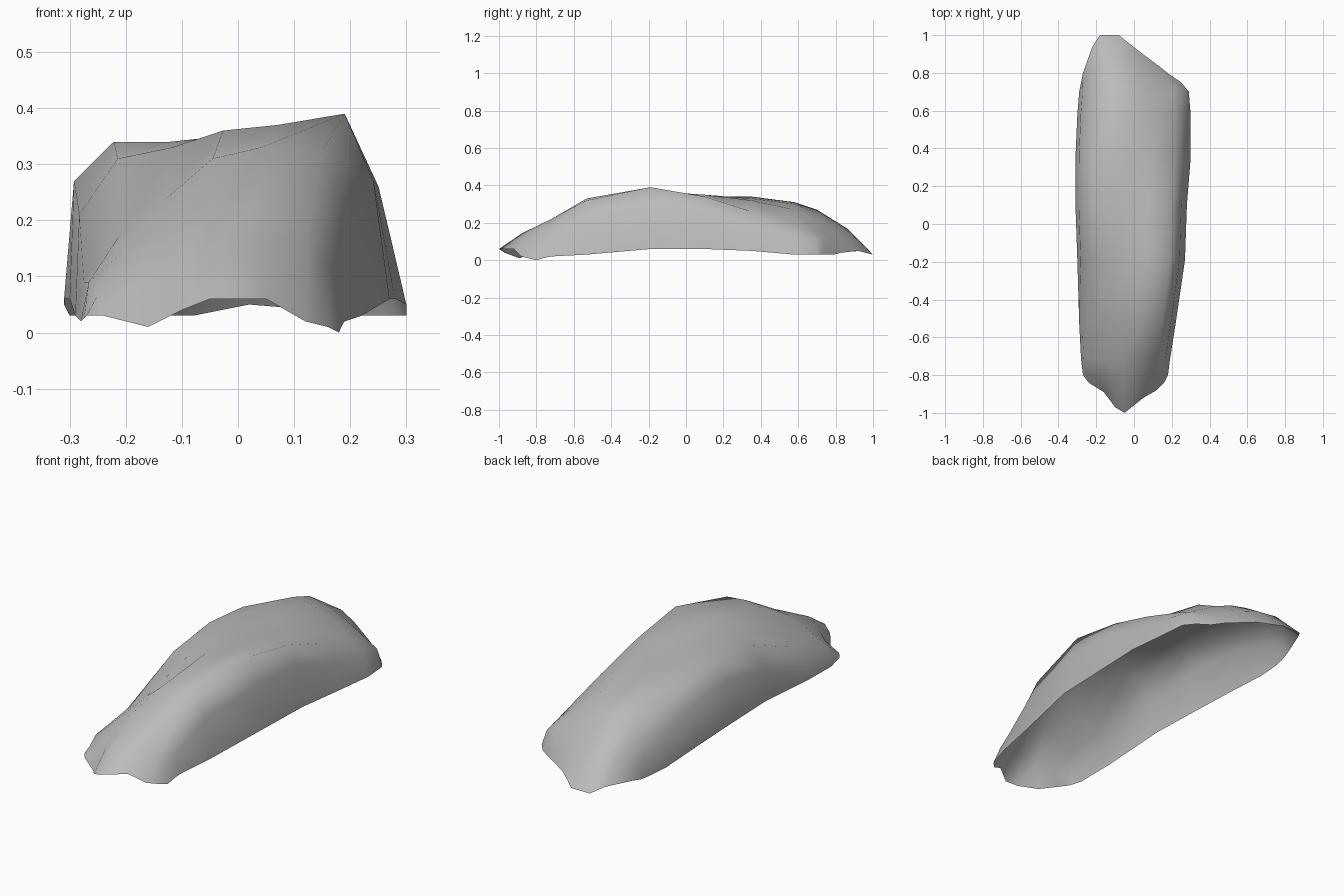
import bpy
import bmesh
from mathutils import Vector

default_cube = bpy.data.objects.get("Cube")
if default_cube:
    bpy.data.objects.remove(default_cube, do_unlink=True)

# Single flat colour
stone = bpy.data.materials.new("stone grey")
stone.use_nodes = True
grey = (0.5, 0.5, 0.5, 1.0)
stone.diffuse_color = grey
stone.node_tree.nodes["Principled BSDF"].inputs["Base Color"].default_value = grey

# Share of the width at which each height of a cross-section sits
SHARES = (0, 0.03, 0.15, 0.32, 0.48, 0.65, 0.86, 0.95, 1)

# Cross-sections in hundredths:
# y, low side x, high side x, rim height, heights across the arch
STATIONS = [
    (-72, -28, 19, 2, (9, 14, 18, 21, 22, 18, 11)),
    (-53, -29, 22, 3, (9, 17, 24, 31, 33, 32, 22)),
    (-19, -30, 27, 6, (21, 31, 33, 36, 37, 39, 27)),
    (10, -31, 28, 6, (27, 34, 34, 35, 35, 34, 26)),
    (35, -31, 30, 5, (25, 32, 34, 33, 32, 26, 18)),
    (58, -30, 30, 3, (18, 26, 31, 30, 27, 18, 13)),
    (70, -29, 29, 3, (14, 23, 27, 25, 21, 14, 11)),
]

# Ragged open rims at the two ends, in hundredths
FRONT_RIM = [(-27, -80, 3), (-24, -84, 3), (-16, -89, 1), (-10, -97, 4), (-5, -100, 6),
             (5, -92, 6), (12, -88, 2), (16, -84, 1), (18, -80, 0)]
BACK_RIM = [(-28, 75, 3), (-27, 80, 4), (-22, 94, 5), (-18, 100, 3), (-8, 100, 3),
            (2, 92, 5), (14, 83, 4), (19, 79, 3), (25, 75, 3)]


def cross_section(y, low_x, high_x, rim, heights):
    """Arch running from one lower rim over the crest to the other."""
    width = high_x - low_x
    return [Vector((low_x + width * share, y, z)) / 100
            for share, z in zip(SHARES, (rim, *heights, rim))]


def rim_row(points):
    return [Vector(p) / 100 for p in points]


def bulged_row(inner, outer):
    """Rounded transition between the last arch and an end rim."""
    row = []
    for a, b in zip(inner, outer):
        p = a.lerp(b, 0.55)
        p.z += 0.12 * max(0, a.z - b.z)
        row.append(p)
    return row


# Loft the rows into one open shell
arches = [cross_section(*station) for station in STATIONS]
front = rim_row(FRONT_RIM)
back = rim_row(BACK_RIM)
rows = [front, bulged_row(arches[0], front), *arches,
        bulged_row(arches[-1], back), back]

bm = bmesh.new()
grid = [[bm.verts.new(p) for p in row] for row in rows]
for row, following in zip(grid, grid[1:]):
    for i in range(len(row) - 1):
        bm.faces.new((row[i], row[i + 1], following[i + 1], following[i]))
for face in bm.faces:
    face.smooth = True

mesh = bpy.data.meshes.new("rock_shell")
bm.to_mesh(mesh)
bm.free()
mesh.materials.append(stone)
shell = bpy.data.objects.new("rock_shell", mesh)
bpy.context.collection.objects.link(shell)
